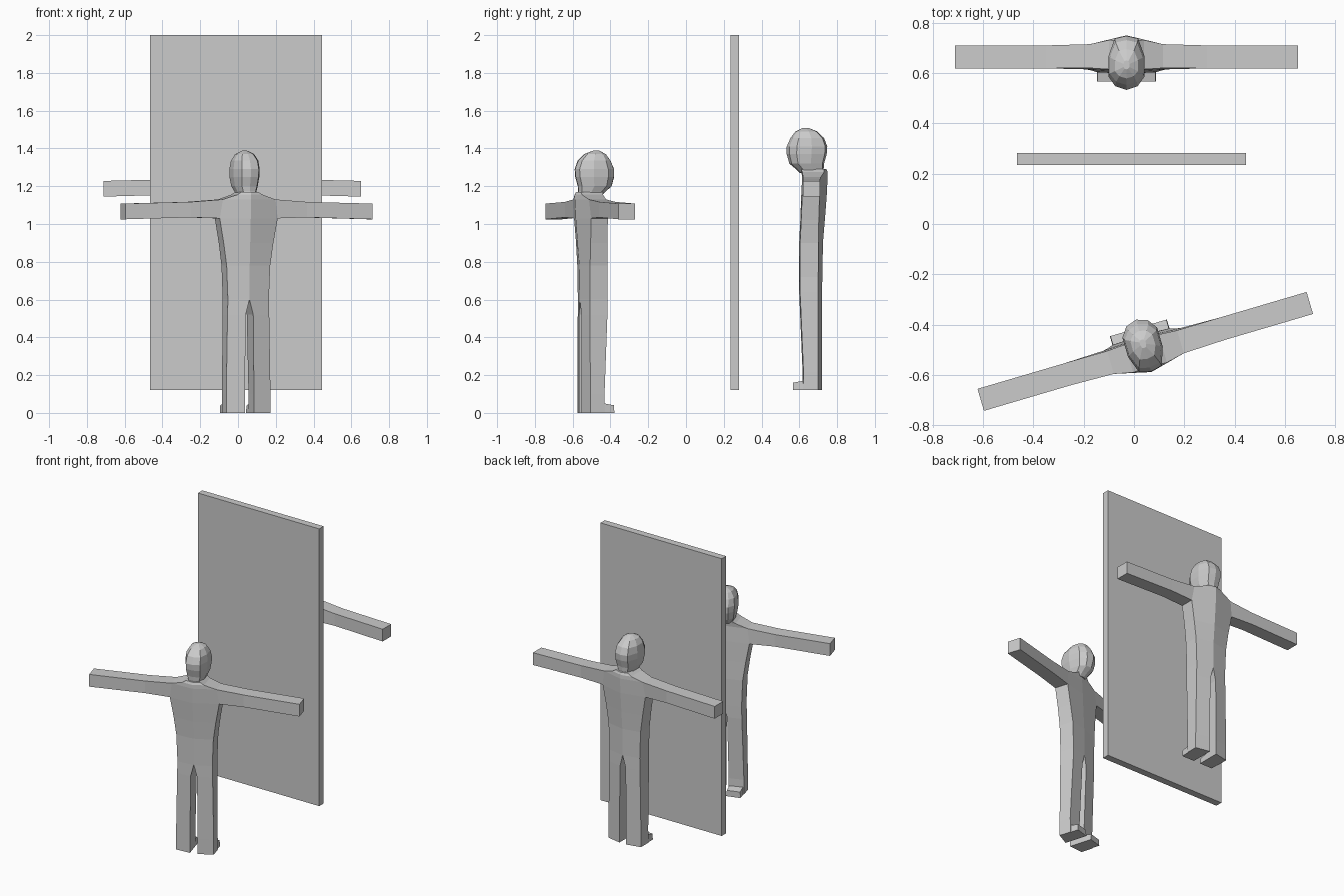
import bpy, bmesh, math
from mathutils import Matrix

if "Cube" in bpy.data.objects:
    bpy.data.objects.remove(bpy.data.objects["Cube"])

grey = bpy.data.materials.new("plain grey")
grey.diffuse_color = (0.6, 0.6, 0.6, 1)
grey.use_nodes = True
grey.node_tree.nodes["Principled BSDF"].inputs["Base Color"].default_value = grey.diffuse_color


def loft(bm, rings, skip=()):
    """Skin a list of equal closed rings and cap both ends; skip holds (ring, side)."""
    rows = [[bm.verts.new(p) for p in r] for r in rings]
    n = len(rows[0])
    for i in range(len(rows) - 1):
        for j in range(n):
            if (i, j) not in skip:
                k = (j + 1) % n
                bm.faces.new((rows[i][j], rows[i][k], rows[i + 1][k], rows[i + 1][j]))
    bm.faces.new(rows[0])
    bm.faces.new(rows[-1])


def finish(bm, name, matrix, mirror=True):
    """Weld, mirror across x = 0, place and colour one part."""
    if mirror:
        geo = bmesh.ops.duplicate(bm, geom=bm.verts[:] + bm.edges[:] + bm.faces[:])["geom"]
        bmesh.ops.scale(bm, vec=(-1, 1, 1), verts=[g for g in geo if isinstance(g, bmesh.types.BMVert)])
    bmesh.ops.remove_doubles(bm, verts=bm.verts[:], dist=0.0008)
    bmesh.ops.recalc_face_normals(bm, faces=bm.faces[:])
    mesh = bpy.data.meshes.new(name)
    bm.to_mesh(mesh)
    bm.free()
    mesh.materials.append(grey)
    obj = bpy.data.objects.new(name, mesh)
    obj.matrix_world = matrix
    bpy.context.collection.objects.link(obj)


def body(name, matrix):
    bm = bmesh.new()
    # half torso and leg: z, inner x, outer x, front y, outer back y, inner back y
    rows = [(0, .025, .122, -.05, .035, .055), (.10, .025, .122, -.048, .035, .055),
            (.52, .021, .115, -.066, .035, .055), (.60, 0, .113, -.067, .035, .057),
            (.78, 0, .120, -.066, .036, .060), (.90, 0, .137, -.060, .038, .070),
            (1.03, 0, .160, -.055, .042, .080), (1.13, 0, .145, -.050, .050, .085),
            (1.155, 0, .070, -.055, .066, .085), (1.17, 0, .046, -.060, .065, .078)]
    rings = [[(a, f, z), (b, f + .005, z), (b, ob, z), (a, ib, z)] for z, a, b, f, ob, ib in rows]
    loft(bm, rings, skip=[(i, 3) for i in range(3, 9)] + [(6, 1)])
    # arm, growing out of the open shoulder side
    arm = [rings[6][1:3] + [rings[7][2], rings[7][1]]]
    for x, f, b, lo, hi in [(.32, -.046, .045, 1.035, 1.117), (.682, -.046, .045, 1.025, 1.108)]:
        arm.append([(x, f, lo), (x, b, lo), (x, b, hi), (x, f, hi)])
    loft(bm, arm)
    # drop the hidden cap inside the shoulder
    hidden = [f for f in bm.faces if len(f.verts) == 4
              and all(.14 < v.co.x < .165 and v.co.z > 1 for v in f.verts)]
    bmesh.ops.delete(bm, geom=hidden, context='FACES')
    # toe block
    loft(bm, [[(.025, y, 0), (.118, y, 0), (.116, y, h), (.03, y, h)]
              for y, h in [(-.098, .04), (-.045, .05)]])
    finish(bm, name, matrix)


def head(name, matrix):
    bm = bmesh.new()
    # z, front y, back y, half width
    rows = [(1.15, -.062, .072, .045), (1.172, -.085, .064, .052), (1.20, -.118, .066, .063),
            (1.25, -.132, .080, .071), (1.29, -.132, .083, .072), (1.335, -.112, .066, .066),
            (1.370, -.086, .030, .046), (1.388, -.050, -.015, .012)]
    rings = []
    for z, f, b, w in rows:
        d = b - f
        half = [(.62 * w, f + .07 * d), (w, f + .25 * d), (w, f + .62 * d), (.65 * w, b - .05 * d)]
        ring = [(0, f)] + half + [(0, b)] + [(-x, y) for x, y in reversed(half)]
        rings.append([(x, y, z) for x, y in ring])
    loft(bm, rings)
    finish(bm, name, matrix, mirror=False)


# two identical people facing each other across the panel
near = Matrix.Translation((.045, -.507, 0)) @ Matrix.Rotation(math.radians(196.4), 4, 'Z')
far = Matrix.Translation((-.03, .665, .12))
for label, place in [("near", near), ("far", far)]:
    body(label + "_person_body", place)
    head(label + "_person_head", place)

# upright mirror panel
bm = bmesh.new()
bmesh.ops.create_cube(bm, size=1)
bmesh.ops.scale(bm, vec=(.91, .047, 1.88), verts=bm.verts[:])
finish(bm, "mirror_panel", Matrix.Translation((-.01, .258, 1.06)), mirror=False)
